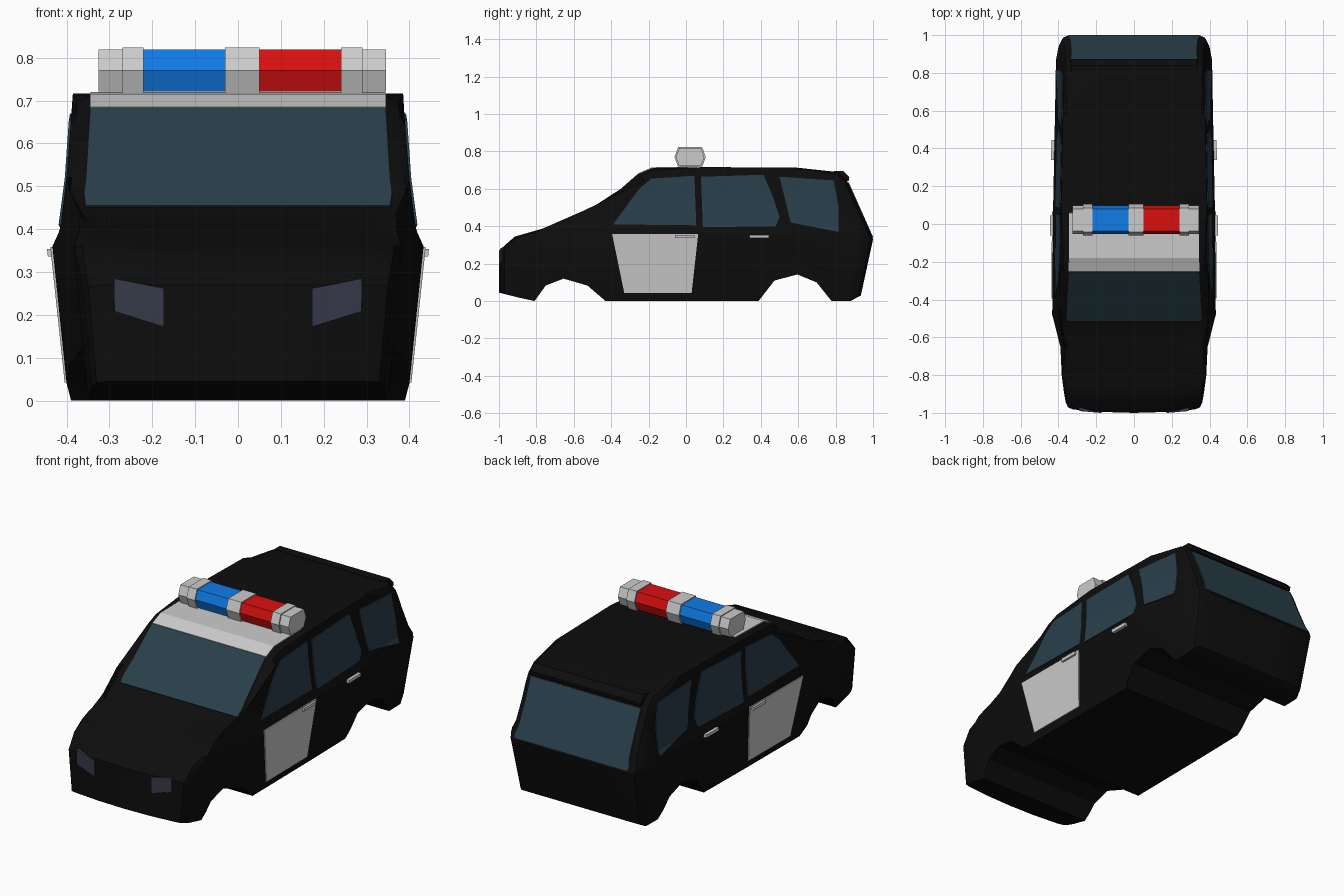
import bpy, bmesh
from mathutils import Vector

if "Cube" in bpy.data.objects:
    bpy.data.objects.remove(bpy.data.objects["Cube"])


def material(name, rgb):
    m = bpy.data.materials.new(name)
    m.diffuse_color = (*rgb, 1)
    m.use_nodes = True
    m.node_tree.nodes["Principled BSDF"].inputs["Base Color"].default_value = m.diffuse_color
    return m


BLACK = material("black_paint", (0.004, 0.004, 0.004))
GLASS = material("dark_glass", (0.022, 0.05, 0.07))
LAMP = material("lamp_glass", (0.036, 0.042, 0.065))
BLUE = material("blue_lens", (0.005, 0.2, 0.8))
RED = material("red_lens", (0.7, 0.005, 0.005))

# Half width of the body by height and by length
WIDTH_Z = [(0, .39), (.04, .40), (.36, .433), (.40, .415), (.52, .40), (.68, .39)]
WIDTH_Y = [(-1, .365), (-.8, .38), (-.65, .387), (-.48, .43), (.1, .425),
           (.45, .418), (.87, .41), (1, .385)]
HALF = .43


def interp(table, t):
    if t <= table[0][0]:
        return table[0][1]
    for (a, u), (b, v) in zip(table, table[1:]):
        if t <= b:
            return u + (v - u) * (t - a) / (b - a)
    return table[-1][1]


def fit_to_body(bm):
    """Slice into a grid, then taper the width and bow the nose."""
    cuts = [((0, y, 0), (0, 1, 0)) for y, _ in WIDTH_Y[1:-1]]
    cuts += [((0, 0, z), (0, 0, 1)) for z, _ in WIDTH_Z[1:-1]]
    cuts += [((x, 0, 0), (1, 0, 0)) for x in (-.2, 0, .2)]
    for co, no in cuts:
        bmesh.ops.bisect_plane(bm, geom=bm.verts[:] + bm.edges[:] + bm.faces[:],
                               dist=1e-5, plane_co=co, plane_no=no)
    for v in bm.verts:
        x, y, z = v.co
        x *= interp(WIDTH_Z, z) * interp(WIDTH_Y, y) / HALF ** 2
        nose = max(0, min(1, (-.9 - y) / .1))
        v.co = (x, y + .018 * nose * min(1, (x / .31) ** 2), z)


def prism(name, points, push, mat=None, fit=True, mirror=False, round_first=0):
    """Extrude a polygon; round_first = points whose rim edges are rounded."""
    bm = bmesh.new()
    n = len(points)
    a = [bm.verts.new(p) for p in points]
    b = [bm.verts.new(Vector(p) + Vector(push)) for p in points]
    bm.faces.new(a)
    bm.faces.new(b[::-1])
    for i in range(n):
        j = (i + 1) % n
        bm.faces.new((a[i], b[i], b[j], a[j]))
    if round_first:
        rim = [bm.edges.get((r[i], r[i + 1])) for r in (a, b) for i in range(round_first - 1)]
        bmesh.ops.bevel(bm, geom=rim, offset=.045, offset_type='OFFSET', segments=2,
                        profile=.5, affect='EDGES', clamp_overlap=False)
    if fit:
        fit_to_body(bm)
    bmesh.ops.recalc_face_normals(bm, faces=bm.faces[:])
    me = bpy.data.meshes.new(name)
    bm.to_mesh(me)
    bm.free()
    ob = bpy.data.objects.new(name, me)
    bpy.context.collection.objects.link(ob)
    if mat:
        me.materials.append(mat)
    if mirror:
        ob.modifiers.new("mirror", 'MIRROR')
    return ob


def across(name, outline, x0, x1, mat=None, **kw):
    """Side-view outline (y, z) extruded along x."""
    return prism(name, [(x0, y, z) for y, z in outline], (x1 - x0, 0, 0), mat, **kw)


def sheet(name, path, normal, half_width, mat=None):
    """Thin panel lying on the body along a side-view path."""
    ny, nz = normal
    outer = [(y + ny * .005, z + nz * .005) for y, z in path]
    inner = [(y - ny * .008, z - nz * .008) for y, z in reversed(path)]
    return across(name, outer + inner, -half_width, half_width, mat)


# Body shell: upper outline from nose to tail, then the underside with wheel arches
upper = [(-1, .045), (-1, .27), (-.915, .345), (-.765, .388), (-.515, .447), (-.25, .68),
         (-.18, .71), (.1, .716), (.585, .714), (.81, .69), (.86, .645), (1, .33), (.935, .03)]
under = [(.88, 0), (.778, 0), (.698, .10), (.596, .142), (.473, .11), (.388, 0), (-.43, 0),
         (-.527, .083), (-.655, .12), (-.75, .083), (-.81, 0), (-.9, .02)]
body = across("body_shell", upper + under, -HALF, HALF, BLACK, round_first=len(upper))
bpy.context.view_layer.objects.active = body
body.select_set(True)
bpy.ops.object.shade_smooth_by_angle(angle=.5)

# Rear roof lip
across("roof_lip", [(.79, .695), (.84, .695), (.873, .662), (.87, .643), (.84, .64)],
       -.385, .385, BLACK)

# Side glass and pale front door panel
side_panels = {
    "front_side_window": ([(-.39, .41), (-.25, .60), (-.185, .655), (.045, .67), (.055, .405)], GLASS),
    "middle_side_window": ([(.09, .395), (.08, .665), (.415, .675), (.46, .57), (.5, .45), (.48, .40)], GLASS),
    "rear_side_window": ([(.5, .665), (.79, .645), (.815, .51), (.815, .37), (.56, .42)], GLASS),
    "front_door_panel": ([(-.395, .358), (.065, .358), (.03, .042), (-.33, .042)], None),
}
for name, (outline, mat) in side_panels.items():
    across(name, outline, .415, .436, mat, mirror=True)

# Door handles
for name, y in (("front_handle", -.06), ("rear_handle", .34)):
    across(name, [(y, .336), (y + .105, .336), (y + .105, .354), (y, .354)],
           .42, .447, mirror=True)

# Windscreen, rear glass and pale roof band
sheet("windscreen", [(-.51, .452), (-.25, .68)], (-.66, .75), .382, GLASS)
sheet("rear_window", [(.866, .632), (.996, .34)], (.91, .41), .385, GLASS)
sheet("roof_band", [(-.25, .68), (-.18, .71), (.06, .715)], (-.15, 1), .383)

# Headlights
prism("headlight", [(.207, -1.006, .262), (.345, -1.006, .285), (.35, -1.006, .208),
                    (.212, -1.006, .172)], (0, .035, 0), LAMP, mirror=True)

# Light bar: hexagonal segments from left to right, collars slightly larger
segments = [("left_end", -.325, -.27, 1, None), ("left_collar", -.27, -.22, 1.1, None),
            ("blue_light", -.22, -.03, 1, BLUE), ("centre_collar", -.03, .05, 1.1, None),
            ("red_light", .05, .24, 1, RED), ("right_collar", .24, .29, 1.1, None),
            ("right_end", .29, .345, 1, None)]
HEX = [(-.076, 0), (-.058, .049), (.058, .049), (.076, 0), (.058, -.049), (-.058, -.049)]
for name, x0, x1, s, mat in segments:
    across(name, [(.022 + y * s, .77 + z * s) for y, z in HEX], x0, x1, mat, fit=False)
